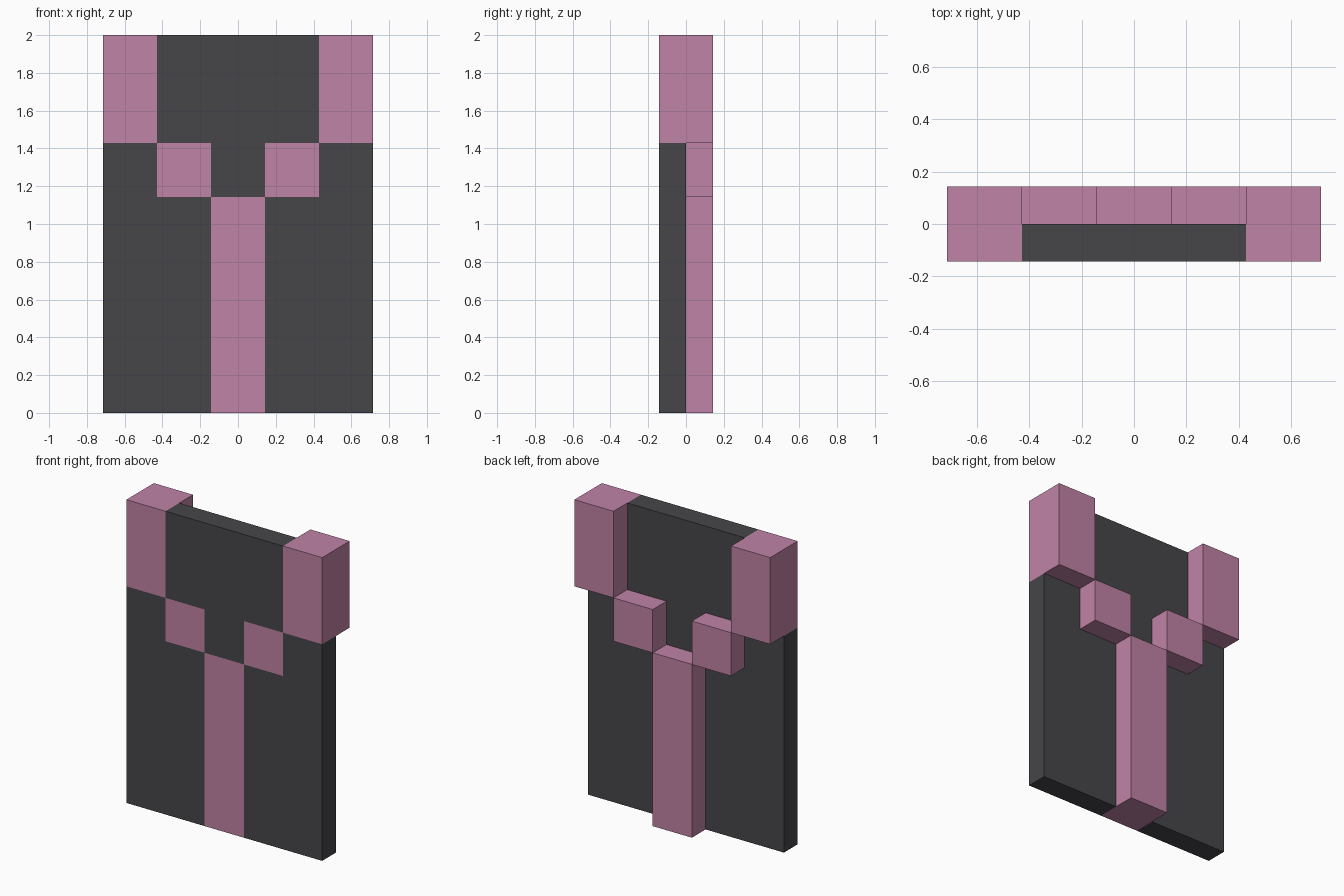
import bpy
import bmesh

cube = bpy.data.objects.get("Cube")
if cube:
    bpy.data.objects.remove(cube, do_unlink=True)

U = 1 / 7            # grid unit: the model is 14 units tall
FRONT, MIDDLE, BACK = -U, 0.0, U


def make_material(name, rgb):
    mat = bpy.data.materials.new(name)
    mat.use_nodes = True
    color = (*rgb, 1.0)
    mat.diffuse_color = color
    bsdf = mat.node_tree.nodes["Principled BSDF"]
    bsdf.inputs["Base Color"].default_value = color
    return mat


pink = make_material("dusty_pink", (0.527, 0.227, 0.381))
charcoal = make_material("charcoal", (0.061, 0.061, 0.068))


def slab(name, outline, back, mat):
    """Extrude an (x, z) outline, given in grid units, from the front plane to back."""
    bm = bmesh.new()
    face = bm.faces.new([bm.verts.new((x * U, FRONT, z * U)) for x, z in outline])
    extruded = bmesh.ops.extrude_face_region(bm, geom=[face])
    verts = [v for v in extruded["geom"] if isinstance(v, bmesh.types.BMVert)]
    bmesh.ops.translate(bm, verts=verts, vec=(0, back - FRONT, 0))
    bmesh.ops.recalc_face_normals(bm, faces=bm.faces)
    mesh = bpy.data.meshes.new(name)
    bm.to_mesh(mesh)
    bm.free()
    mesh.materials.append(mat)
    obj = bpy.data.objects.new(name, mesh)
    bpy.context.collection.objects.link(obj)


def rect(x0, x1, z0, z1):
    return [(x0, z0), (x1, z0), (x1, z1), (x0, z1)]


# Raised pink blocks: stem, two stepped blocks and two upper posts
slab("stem", rect(-1, 1, 0, 8), BACK, pink)
for side, s in (("left", 1), ("right", -1)):
    slab(side + "_step", rect(s, 3 * s, 8, 10), BACK, pink)
    slab(side + "_post", rect(3 * s, 5 * s, 10, 14), BACK, pink)
    # Thin backing panel beside the stem, filling up to the blocks
    side_outline = [(1, 0), (5, 0), (5, 10), (3, 10), (3, 8), (1, 8)]
    slab(side + "_panel", [(s * x, z) for x, z in side_outline], MIDDLE, charcoal)

# Backing panel between the posts, with a tab between the steps
slab("top_panel", [(-1, 8), (1, 8), (1, 10), (3, 10), (3, 14),
                   (-3, 14), (-3, 10), (-1, 10)], MIDDLE, charcoal)
